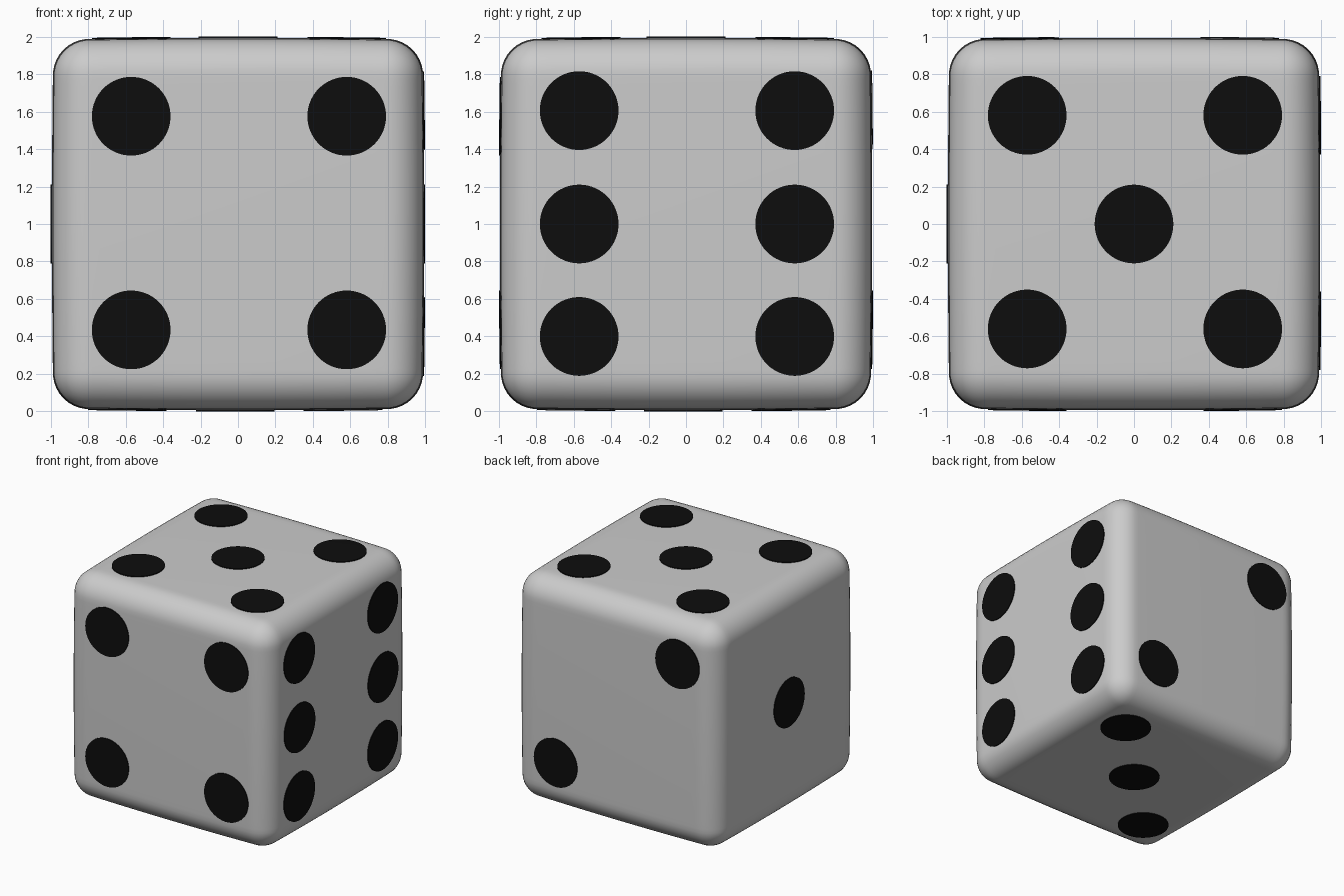
import bpy, bmesh, math
from mathutils import Vector

if "Cube" in bpy.data.objects:
    bpy.data.objects.remove(bpy.data.objects["Cube"])

R = 0.19            # edge rounding
CENTRE = Vector((0, 0, 1))
PIP_R = 0.21

black = bpy.data.materials.new("black")
black.diffuse_color = (0.004, 0.004, 0.004, 1)
black.use_nodes = True
black.node_tree.nodes["Principled BSDF"].inputs["Base Color"].default_value = black.diffuse_color


def height(u, v):
    """Gently domed face: distance of the face from the centre."""
    return 0.993 - 0.008 * (u * u + v * v)


def finish(name, bm, mat=None):
    bmesh.ops.recalc_face_normals(bm, faces=bm.faces)
    mesh = bpy.data.meshes.new(name)
    bm.to_mesh(mesh)
    bm.free()
    ob = bpy.data.objects.new(name, mesh)
    bpy.context.collection.objects.link(ob)
    if mat:
        mesh.materials.append(mat)
    bpy.ops.object.select_all(action='DESELECT')
    ob.select_set(True)
    bpy.context.view_layer.objects.active = ob
    bpy.ops.object.shade_smooth_by_angle(angle=math.radians(35))
    return ob


# body: gridded cube, rounded on its edges and slightly domed on its faces
bm = bmesh.new()
bmesh.ops.create_cube(bm, size=2)
bmesh.ops.subdivide_edges(bm, edges=bm.edges[:], cuts=47, use_grid_fill=True)
for vert in bm.verts:
    p = vert.co.copy()
    inner = Vector([max(R - 1, min(1 - R, c)) for c in p])
    # even spacing of the grid around the rounding
    d = Vector([math.tan(max(-1, min(1, c / R)) * math.pi / 4) for c in p - inner])
    p = inner + d.normalized() * R
    x, y, z = p
    vert.co = Vector((x * height(y, z), y * height(x, z), z * height(x, y))) + CENTRE
finish("die_body", bm)


# pips: thin black discs following each face
def pip(name, u, v, u_axis, v_axis, normal):
    def place(a, b, h):
        return bm.verts.new(CENTRE + u_axis * a + v_axis * b + normal * h)
    bm = bmesh.new()
    mid_top = place(u, v, height(u, v) + 0.007)
    top, low = [], []
    n = 64
    for i in range(n):
        t = 2 * math.pi * i / n
        a, b = u + PIP_R * math.cos(t), v + PIP_R * math.sin(t)
        top.append(place(a, b, height(a, b) + 0.007))
        low.append(place(a, b, 0.965))
    for i in range(n):
        j = (i + 1) % n
        bm.faces.new((mid_top, top[i], top[j]))
        bm.faces.new((top[i], low[i], low[j], top[j]))
    bm.faces.new(low)
    finish(name, bm, black)


X, Y, Z = Vector((1, 0, 0)), Vector((0, 1, 0)), Vector((0, 0, 1))
pair = (-0.57, 0.58)
faces = {
    "left": (Y, Z, -X, [(0, 0)]),
    "back": (X, Z, Y, [(-0.61, 0.61), (0.565, -0.565)]),
    "bottom": (X, Y, -Z, [(0.56, 0.56), (-0.015, -0.015), (-0.59, -0.585)]),
    "front": (X, Z, -Y, [(u, v) for u in pair for v in (-0.565, 0.575)]),
    "top": (X, Y, Z, [(0, 0)] + [(u, v) for u in pair for v in (-0.56, 0.58)]),
    "right": (Y, Z, X, [(u, v) for u in pair for v in (-0.6, 0, 0.605)]),
}
for side, (ua, va, normal, spots) in faces.items():
    for k, (u, v) in enumerate(spots):
        pip(f"{side}_pip_{k + 1}", u, v, ua, va, normal)
